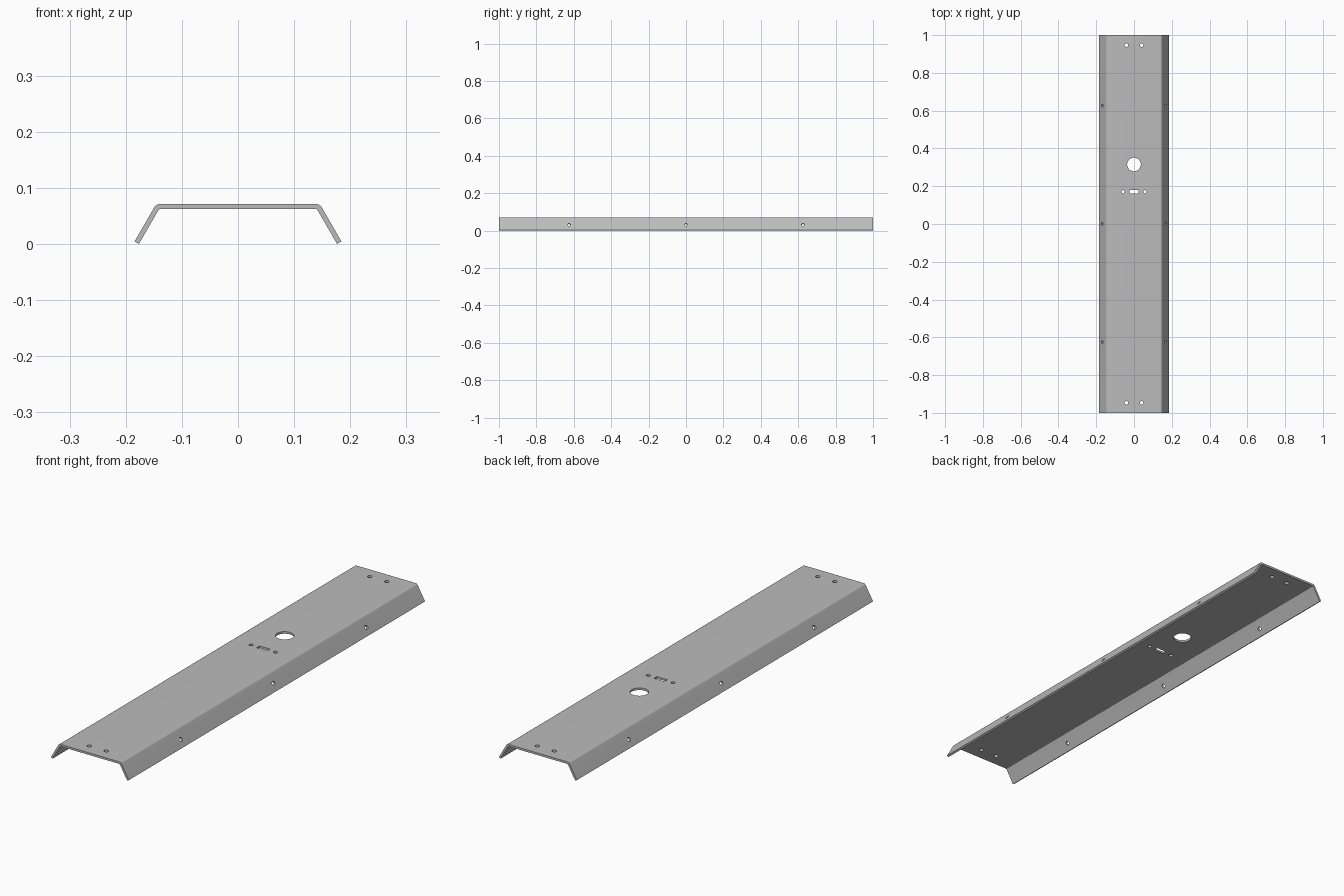
import bpy, bmesh, math
from mathutils import Matrix, Vector

if "Cube" in bpy.data.objects:
    bpy.data.objects.remove(bpy.data.objects["Cube"], do_unlink=True)

# Brushed metal grey
steel = bpy.data.materials.new("steel_grey")
grey = (0.5, 0.5, 0.5, 1)
steel.diffuse_color = grey
steel.use_nodes = True
steel.node_tree.nodes["Principled BSDF"].inputs["Base Color"].default_value = grey

TOP, THICK, RADIUS, BEND_X = 0.071, 0.009, 0.012, 0.139
SLOPE = math.radians(60)
normal = Vector((math.sin(SLOPE), 0, math.cos(SLOPE)))    # outward from +x flange
down = Vector((math.cos(SLOPE), 0, -math.sin(SLOPE)))


def make_object(name, bm):
    bmesh.ops.recalc_face_normals(bm, faces=bm.faces)
    mesh = bpy.data.meshes.new(name)
    bm.to_mesh(mesh)
    bm.free()
    obj = bpy.data.objects.new(name, mesh)
    bpy.context.collection.objects.link(obj)
    mesh.materials.append(steel)
    return obj


def skin(radius, steps=6):
    """Bend arc and flange end of one sheet surface, on the +x side."""
    centre = Vector((BEND_X, 0, TOP - RADIUS))
    pts = []
    for i in range(steps + 1):
        a = SLOPE * i / steps
        pts.append(centre + radius * Vector((math.sin(a), 0, math.cos(a))))
    outer_end = centre + RADIUS * normal
    length = (outer_end.z - THICK * normal.z) / math.sin(SLOPE)
    return pts + [pts[-1] + down * length]


# Bent sheet: closed cross-section extruded along y
outer, inner = skin(RADIUS), skin(RADIUS - THICK)
half = outer + inner[::-1]
mirror = lambda pts: [Vector((-p.x, 0, p.z)) for p in pts]
section = outer + inner[::-1] + mirror(inner) + mirror(outer)[::-1]
bm = bmesh.new()
face = bm.faces.new([bm.verts.new(p + Vector((0, -1, 0))) for p in section])
new = bmesh.ops.extrude_face_region(bm, geom=[face])["geom"]
bmesh.ops.translate(bm, vec=(0, 2, 0), verts=[v for v in new if isinstance(v, bmesh.types.BMVert)])
channel = make_object("bent_channel", bm)

# Hole cutters
bm = bmesh.new()


def drill(position, radius, axis=Vector((0, 0, 1)), sides=24):
    turn = axis.to_track_quat('Z', 'Y').to_matrix().to_4x4()
    bmesh.ops.create_cone(bm, cap_ends=True, segments=sides, radius1=radius, radius2=radius,
                          depth=0.04, matrix=Matrix.Translation(position) @ turn)


drill((0, 0.315, TOP), 0.036, sides=48)
for side in (-1, 1):
    drill((side * 0.058, 0.171, TOP), 0.0085)
    for end in (-1, 1):
        drill((side * 0.04, end * 0.947, TOP), 0.0095)
    axis = Vector((side * normal.x, 0, normal.z))
    for y in (-0.626, 0, 0.626):
        drill((side * 0.167, y, 0.031), 0.0085, axis)
bmesh.ops.create_cube(bm, size=1, matrix=Matrix.Translation((0, 0.171, TOP))
                      @ Matrix.Diagonal((0.05, 0.02, 0.04, 1)))
cutter = make_object("hole_cutter", bm)
cutter.hide_render = True

# Cut the holes, then drop the cutter
mod = channel.modifiers.new("holes", 'BOOLEAN')
mod.operation = 'DIFFERENCE'
mod.solver = 'EXACT'
mod.object = cutter
bpy.context.view_layer.objects.active = channel
for obj in bpy.context.selected_objects:
    obj.select_set(False)
channel.select_set(True)
bpy.ops.object.modifier_apply(modifier=mod.name)
bpy.data.objects.remove(cutter, do_unlink=True)
bpy.ops.object.shade_smooth_by_angle(angle=math.radians(25))
